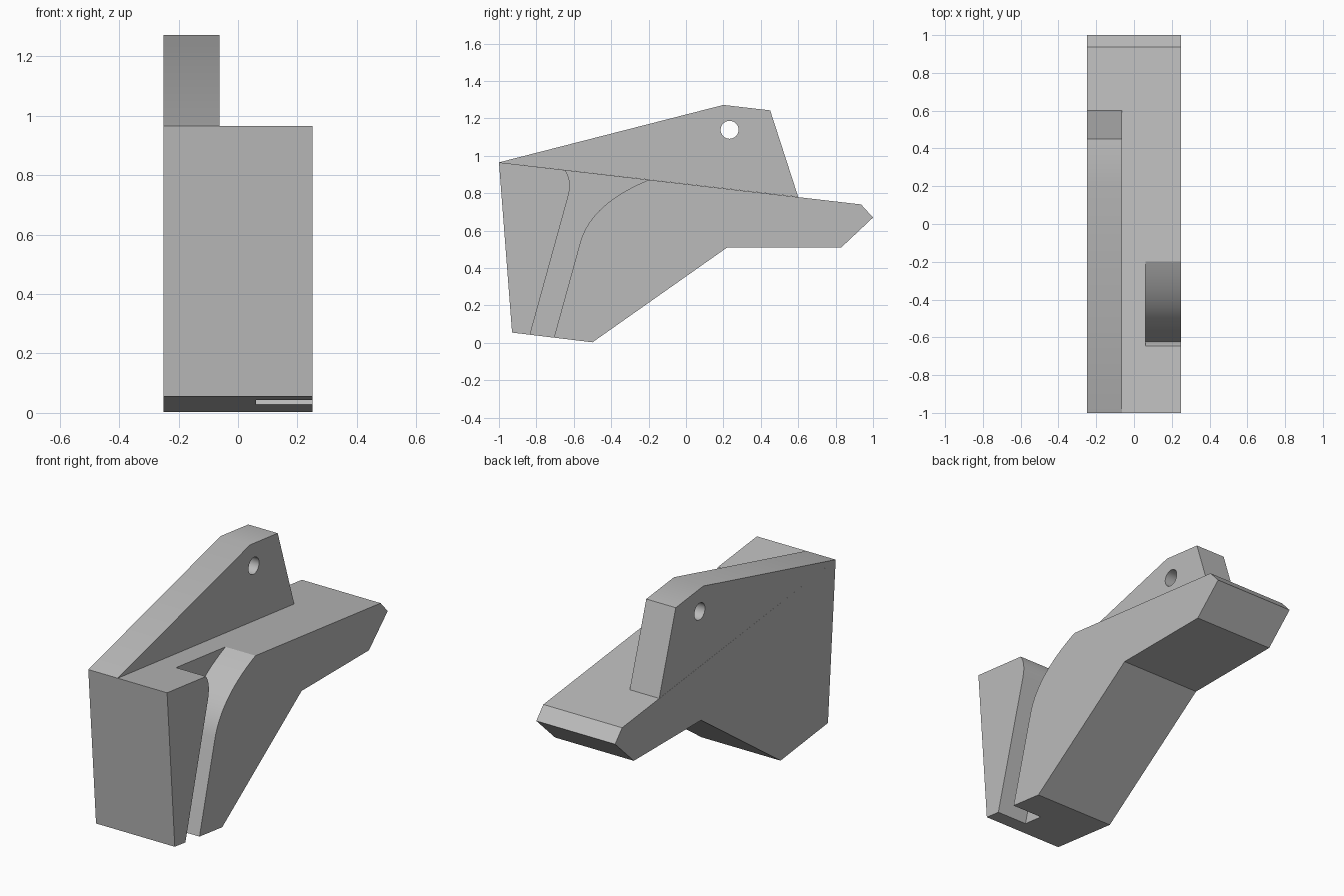
import bpy
import bmesh
import math

cube = bpy.data.objects.get("Cube")
if cube:
    bpy.data.objects.remove(cube, do_unlink=True)

grey = bpy.data.materials.new("plain_grey")
grey.use_nodes = True
colour = (0.5, 0.5, 0.5, 1)
grey.diffuse_color = colour
grey.node_tree.nodes["Principled BSDF"].inputs["Base Color"].default_value = colour


def prism(name, profile, x0, x1):
    """Extrude a side profile of (y, z) points from x0 to x1."""
    bm = bmesh.new()
    face = bm.faces.new([bm.verts.new((x0, y, z)) for y, z in profile])
    out = bmesh.ops.extrude_face_region(bm, geom=[face])
    verts = [v for v in out["geom"] if isinstance(v, bmesh.types.BMVert)]
    bmesh.ops.translate(bm, verts=verts, vec=(x1 - x0, 0, 0))
    bmesh.ops.recalc_face_normals(bm, faces=bm.faces)
    mesh = bpy.data.meshes.new(name)
    bm.to_mesh(mesh)
    bm.free()
    mesh.materials.append(grey)
    obj = bpy.data.objects.new(name, mesh)
    bpy.context.collection.objects.link(obj)
    return obj


def bend(a, c, b, steps):
    """Points on a quadratic curve from a to b, pulled towards c."""
    pts = []
    for i in range(steps + 1):
        t = i / steps
        pts.append(tuple((1 - t) ** 2 * p + 2 * t * (1 - t) * q + t * t * r
                         for p, q, r in zip(a, c, b)))
    return pts


def carve(obj, cutter):
    """Cut one part out of another, then smooth its curved faces."""
    cutter.hide_render = True
    mod = obj.modifiers.new("cut", "BOOLEAN")
    mod.operation = "DIFFERENCE"
    mod.solver = "EXACT"
    mod.object = cutter
    bpy.ops.object.select_all(action="DESELECT")
    bpy.context.view_layer.objects.active = obj
    obj.select_set(True)
    bpy.ops.object.modifier_apply(modifier=mod.name)
    bpy.data.objects.remove(cutter, do_unlink=True)
    bpy.ops.object.shade_smooth_by_angle(angle=math.radians(25))


# Wedge body with a chamfered tail
body = prism("body", [(-1, 0.965), (-0.93, 0.055), (-0.5, 0.003), (0.22, 0.51),
                      (0.83, 0.51), (1, 0.67), (0.936, 0.74)], -0.25, 0.25)

# Curved slot let into the left side, open at top and bottom
slot = [(-0.855, -0.033)]
slot += bend((-0.628, 0.79), (-0.608, 0.87), (-0.647, 0.924), 8)
slot += [(-0.7, 1.0), (-0.07, 0.92)]
slot += bend((-0.198, 0.872), (-0.505, 0.746), (-0.565, 0.54), 20)
slot += [(-0.725, -0.04)]
carve(body, prism("slot_cutter", slot, 0.06, 0.35))

# Upright fin along the right side, with a round hole
fin = prism("fin", [(-1, 0.965), (0.6, 0.78), (0.45, 1.243), (0.2, 1.272)],
            -0.25, -0.063)
ring = [2 * math.pi * i / 32 for i in range(32)]
hole = [(0.233 + 0.048 * math.cos(a), 1.139 + 0.048 * math.sin(a)) for a in ring]
carve(fin, prism("hole_cutter", hole, -0.35, 0.05))
